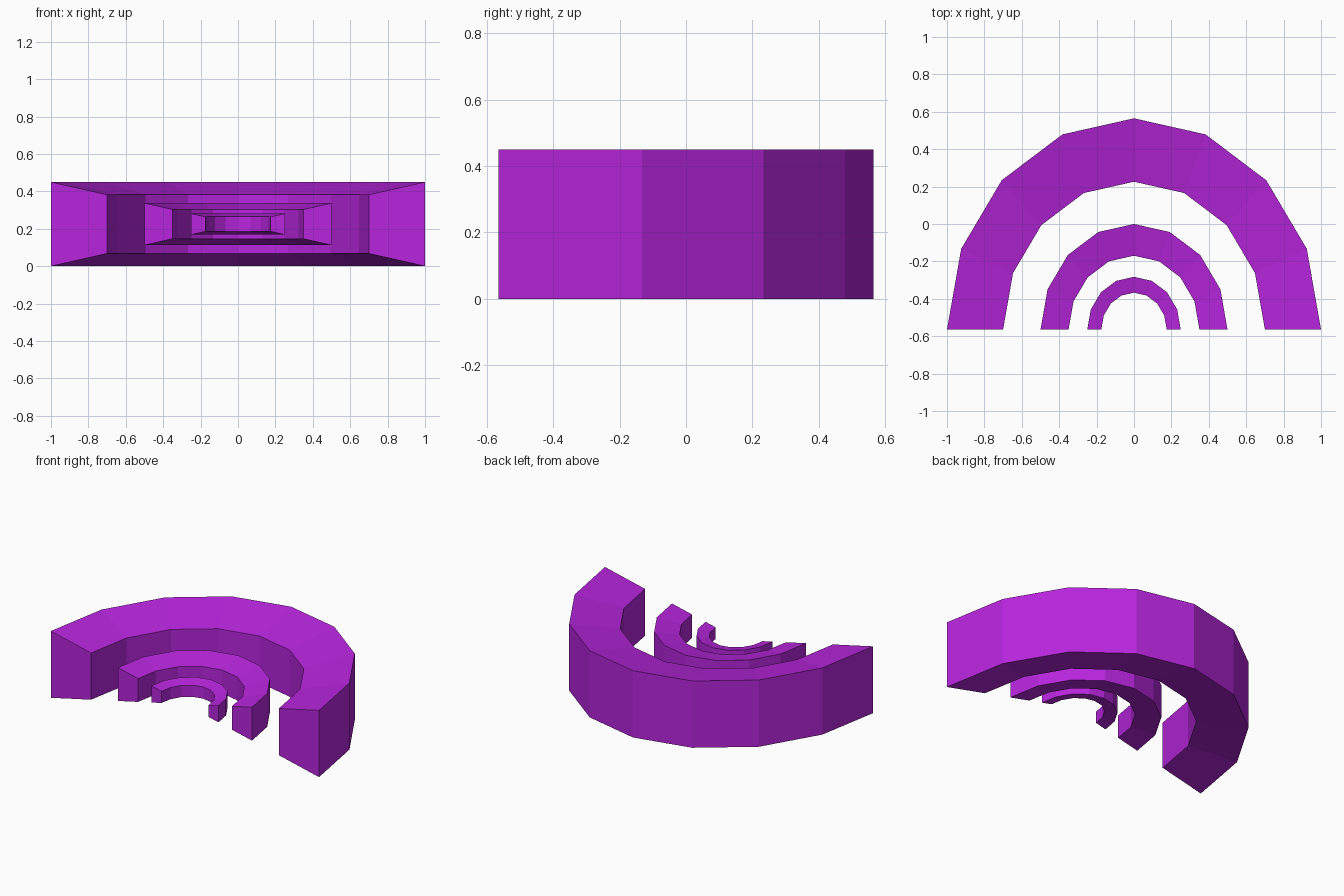
import bpy, bmesh, math

if "Cube" in bpy.data.objects:
    bpy.data.objects.remove(bpy.data.objects["Cube"])

WIDTH, DEPTH, HEIGHT = 1.0, 1.13, 0.45   # half width, arch depth, height
ORIGIN_Y, MID_Z = -DEPTH / 2, HEIGHT / 2
STEPS = 8

purple = bpy.data.materials.new("purple")
purple.diffuse_color = (0.479, 0.0185, 0.73, 1)
purple.use_nodes = True
purple.node_tree.nodes["Principled BSDF"].inputs["Base Color"].default_value = purple.diffuse_color


def ring(bm, a, scale):
    """Square cross-section at angle a, scaled about the front centre."""
    pts = []
    for k, z in ((1, -MID_Z), (1, MID_Z), (0.7, MID_Z), (0.7, -MID_Z)):
        s = scale * k
        pts.append(bm.verts.new((s * WIDTH * math.cos(a),
                                 ORIGIN_Y + s * DEPTH * math.sin(a),
                                 MID_Z + s * z)))
    return pts


def arch(name, scale):
    bm = bmesh.new()
    rings = [ring(bm, math.pi * i / STEPS, scale) for i in range(STEPS + 1)]
    for r, n in zip(rings, rings[1:]):
        for j in range(4):
            k = (j + 1) % 4
            bm.faces.new((r[j], r[k], n[k], n[j]))
    # flat front ends
    bm.faces.new(rings[0])
    bm.faces.new(rings[-1])
    bmesh.ops.recalc_face_normals(bm, faces=bm.faces)
    mesh = bpy.data.meshes.new(name)
    bm.to_mesh(mesh)
    bm.free()
    mesh.materials.append(purple)
    bpy.context.collection.objects.link(bpy.data.objects.new(name, mesh))


# Three nested arches
arch("outer_arch", 1.0)
arch("middle_arch", 0.5)
arch("inner_arch", 0.25)
